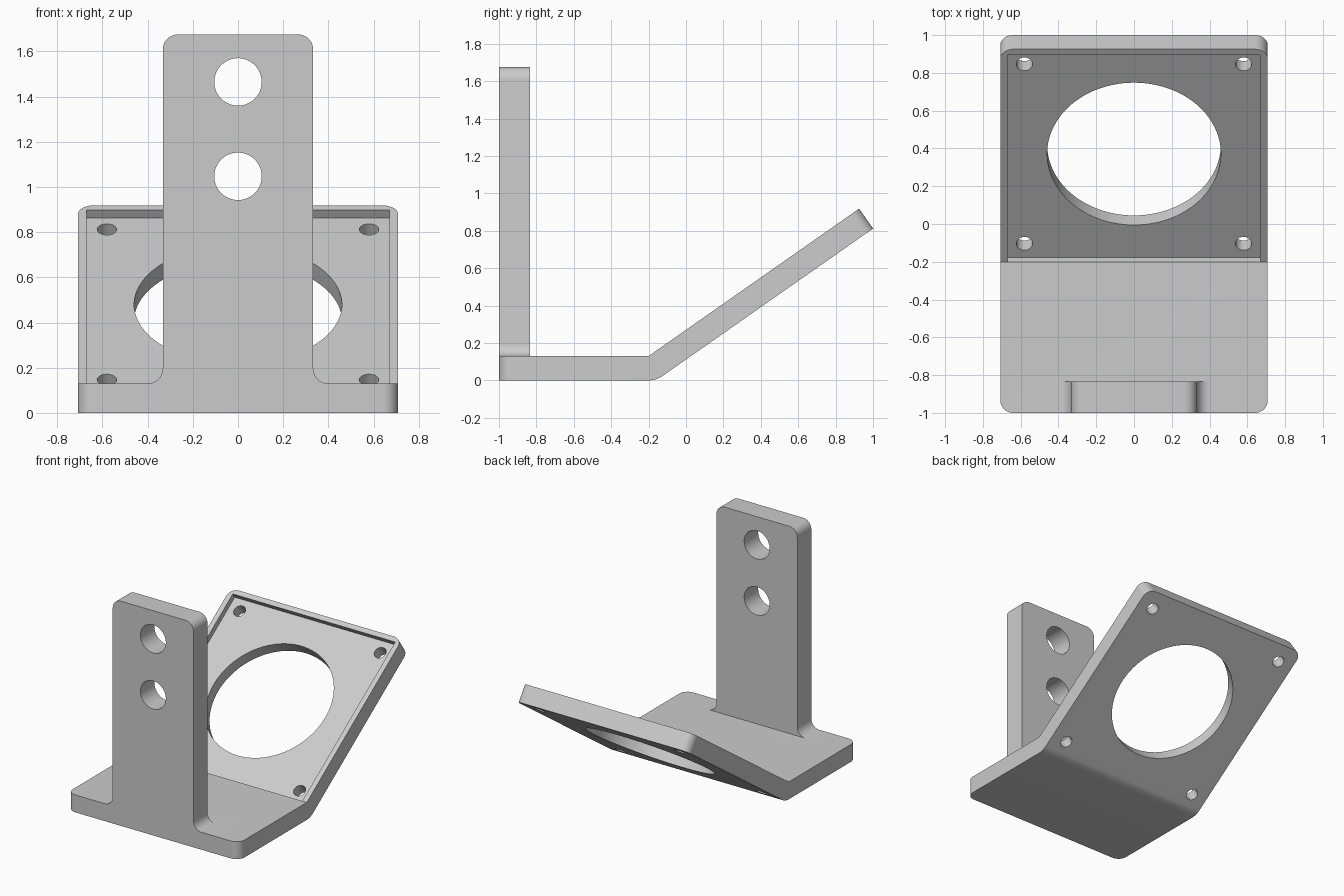
import bpy, bmesh, math
from mathutils import Matrix, Vector

if "Cube" in bpy.data.objects:
    bpy.data.objects.remove(bpy.data.objects["Cube"])

TILT = math.radians(35)
W, T, R = 0.708, 0.13, 0.067        # half width, plate thickness, corner radius
BEND = Vector((0, -0.2, T))         # inner corner of the bend
LENGTH, RECESS, DEPTH = 1.374, 1.337, 0.0415

grey = bpy.data.materials.new("plain grey")
grey.diffuse_color = (0.6, 0.6, 0.6, 1)
grey.use_nodes = True
grey.node_tree.nodes["Principled BSDF"].inputs["Base Color"].default_value = grey.diffuse_color

# Tilted plate frame: local x across, y up the slope, z out of the plate
SLOPE = Matrix.Translation(BEND) @ Matrix.Rotation(TILT, 4, 'X')


def arc(cx, cy, r, a0, a1, n=10):
    return [(cx + r * math.cos(math.radians(a0 + (a1 - a0) * i / n)),
             cy + r * math.sin(math.radians(a0 + (a1 - a0) * i / n))) for i in range(n + 1)]


def make_object(name, bm):
    bmesh.ops.recalc_face_normals(bm, faces=bm.faces)
    mesh = bpy.data.meshes.new(name)
    bm.to_mesh(mesh)
    bm.free()
    mesh.materials.append(grey)
    obj = bpy.data.objects.new(name, mesh)
    bpy.context.collection.objects.link(obj)
    return obj


def extrude(points, offset):
    bm = bmesh.new()
    face = bm.faces.new([bm.verts.new(p) for p in points])
    out = bmesh.ops.extrude_face_region(bm, geom=[face])
    bmesh.ops.translate(bm, vec=offset, verts=[v for v in out["geom"] if isinstance(v, bmesh.types.BMVert)])
    return bm


def cylinder(name, r, matrix, segments):
    bm = bmesh.new()
    bmesh.ops.create_cone(bm, cap_ends=True, segments=segments, radius1=r, radius2=r,
                          depth=0.6, matrix=matrix)
    return make_object(name, bm)


def combine(target, other, operation):
    mod = target.modifiers.new(operation, 'BOOLEAN')
    mod.operation, mod.object, mod.solver = operation, other, 'EXACT'
    bpy.context.view_layer.objects.active = target
    bpy.ops.object.modifier_apply(modifier=mod.name)
    bpy.data.objects.remove(other)


# Bent base: side profile swept across the width, with rounded outer corners
end_top = SLOPE @ Vector((0, LENGTH, 0))
end_low = SLOPE @ Vector((0, LENGTH, -T))
profile = [(-1, T), (-1, 0)] + arc(BEND.y, BEND.z, T, -90, -55, 8)
profile += [(end_low.y, end_low.z), (end_top.y, end_top.z), (BEND.y, BEND.z)]
bm = extrude([(-W, y, z) for y, z in profile], (2 * W, 0, 0))
corners = []
for e in bm.edges:
    a, b = (v.co for v in e.verts)
    if abs(a.x - b.x) < 1e-4 and (max(a.y, b.y) < -0.99 or min(a.y, b.y) > 0.9):
        corners.append(e)
bmesh.ops.bevel(bm, geom=corners, offset=R, segments=10, profile=0.5, affect='EDGES')
bracket = make_object("bracket", bm)

# Upright tab with rounded top and filleted foot
H, TAB = 1.675, 0.333
half = [(TAB + R, 0.05)] + arc(TAB + R, T + R, R, 270, 180) + arc(TAB - R, H - R, R, 0, 90)
outline = half + [(-x, z) for x, z in reversed(half)]
combine(bracket, make_object("upright", extrude([(x, -1, z) for x, z in outline], (0, 0.165, 0))), 'UNION')

# Mounting holes in the upright
for z in (1.047, 1.465):
    m = Matrix.Translation((0, -0.92, z)) @ Matrix.Rotation(math.pi / 2, 4, 'X')
    combine(bracket, cylinder("upright_hole", 0.105, m, 48), 'DIFFERENCE')

# Square recess in the tilted plate
s = 0.67
pts = [SLOPE @ Vector(p) for p in ((-s, 0, -DEPTH), (s, 0, -DEPTH), (s, RECESS, -DEPTH), (-s, RECESS, -DEPTH))]
up = SLOPE.to_3x3() @ Vector((0, 0, 0.1))
combine(bracket, make_object("recess", extrude(pts, up)), 'DIFFERENCE')

# Large opening and four screw holes
mid = RECESS / 2
combine(bracket, cylinder("opening", 0.46, SLOPE @ Matrix.Translation((0, mid, 0)), 96), 'DIFFERENCE')
for sx in (-1, 1):
    for sy in (-1, 1):
        m = SLOPE @ Matrix.Translation((sx * 0.58, mid + sy * 0.58, 0))
        combine(bracket, cylinder("screw_hole", 0.043, m, 32), 'DIFFERENCE')

bracket.select_set(True)
bpy.context.view_layer.objects.active = bracket
bpy.ops.object.shade_smooth_by_angle(angle=math.radians(30))
